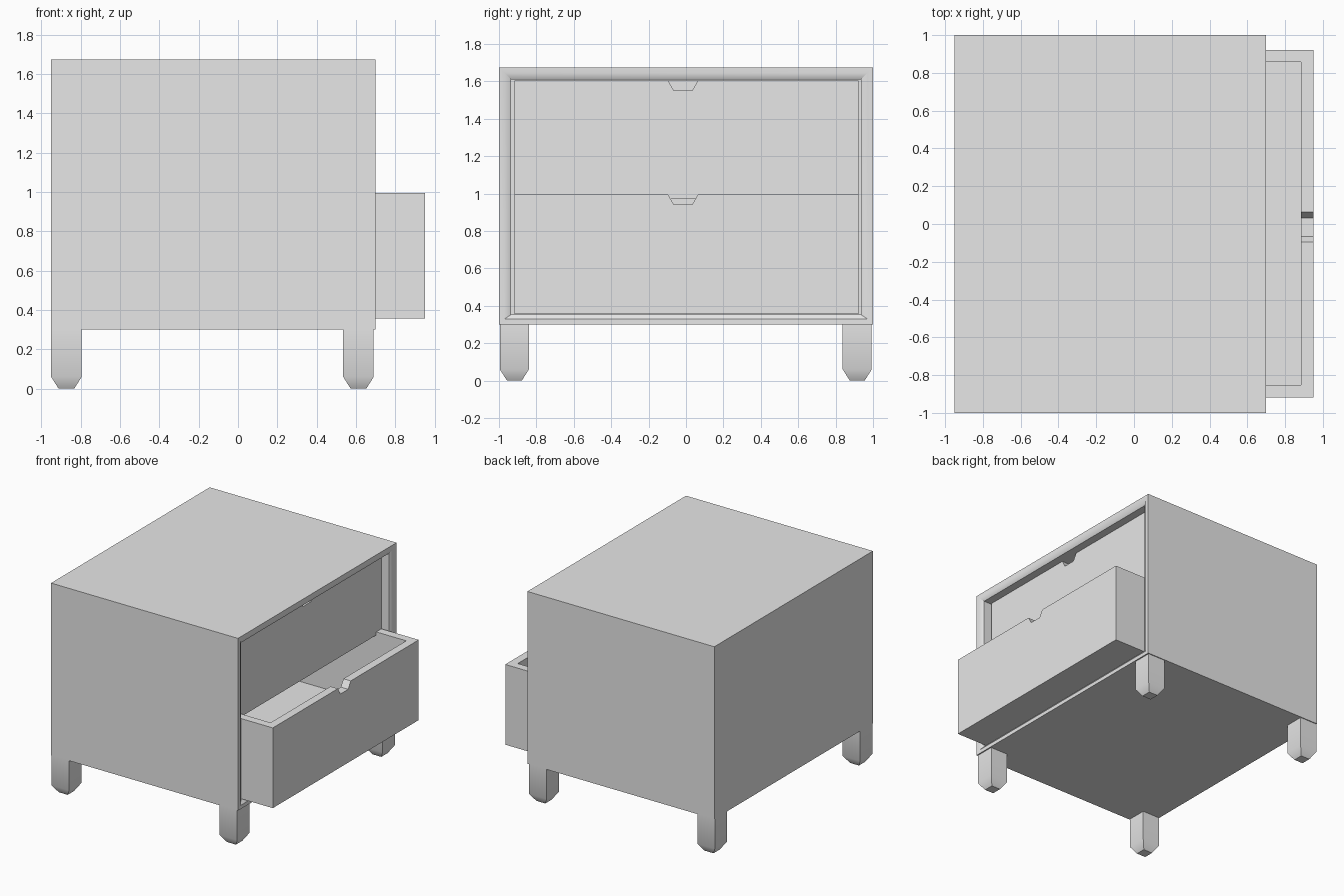
import bpy, bmesh

old = bpy.data.objects.get("Cube")
if old:
    bpy.data.objects.remove(old, do_unlink=True)

# Single flat colour
grey = bpy.data.materials.new("plain_grey")
grey.use_nodes = True
colour = (0.8, 0.8, 0.8, 1)
grey.diffuse_color = colour
grey.node_tree.nodes["Principled BSDF"].inputs["Base Color"].default_value = colour


def loft(name, loops, smooth=None):
    """Closed solid from a chain of equal-length point loops, capped at both ends."""
    bm = bmesh.new()
    rings = [[bm.verts.new(p) for p in loop] for loop in loops]
    n = len(rings[0])
    for a, b in zip(rings, rings[1:]):
        for i in range(n):
            j = (i + 1) % n
            bm.faces.new((a[i], a[j], b[j], b[i]))
    bm.faces.new(rings[0][::-1])
    bm.faces.new(rings[-1])
    bmesh.ops.recalc_face_normals(bm, faces=bm.faces)
    mesh = bpy.data.meshes.new(name)
    bm.to_mesh(mesh)
    bm.free()
    mesh.materials.append(grey)
    obj = bpy.data.objects.new(name, mesh)
    bpy.context.collection.objects.link(obj)
    bpy.ops.object.select_all(action="DESELECT")
    obj.select_set(True)
    bpy.context.view_layer.objects.active = obj
    if smooth:
        bpy.ops.object.shade_smooth_by_angle(angle=smooth)
    return obj


def rect_x(x, y, z0, z1):
    return [(x, -y, z0), (x, y, z0), (x, y, z1), (x, -y, z1)]


def rect_z(z, x0, x1, y0, y1):
    return [(x0, y0, z), (x1, y0, z), (x1, y1, z), (x0, y1, z)]


# Cabinet: open toward +x, with a lip and a sloped inner rim
BOTTOM, TOP = 0.30, 1.675
loft("cabinet", [
    rect_x(-0.95, 1.0, BOTTOM, TOP),
    rect_x(0.70, 1.0, BOTTOM, TOP),
    rect_x(0.70, 0.97, BOTTOM + 0.03, TOP - 0.03),
    rect_x(0.68, 0.935, BOTTOM + 0.053, TOP - 0.065),
    rect_x(-0.88, 0.935, BOTTOM + 0.053, TOP - 0.065),
], smooth=0.7)


# Drawers: open-topped boxes with a notched finger grip in the front panel
def drawer(name, front, z0, z1, length=1.48, wall=0.065):
    back, y0, y1 = front - length, -0.918, 0.922
    inner = (back + wall, front - wall, y0 + wall, y1 - wall)
    body = loft(name, [
        rect_z(z0, back, front, y0, y1),
        rect_z(z1, back, front, y0, y1),
        rect_z(z1, *inner),
        rect_z(z0 + wall, *inner),
    ])
    profile = [(-0.065, z1 - 0.055), (0.033, z1 - 0.055),
               (0.093, z1 + 0.05), (-0.125, z1 + 0.05)]
    cutter = loft("grip_cutter", [[(x, y, z) for y, z in profile]
                                  for x in (front - wall - 0.03, front + 0.03)])
    cutter.hide_render = True
    mod = body.modifiers.new("grip", "BOOLEAN")
    mod.operation, mod.solver, mod.object = "DIFFERENCE", "EXACT", cutter
    bpy.context.view_layer.objects.active = body
    bpy.ops.object.modifier_apply(modifier=mod.name)
    bpy.data.objects.remove(cutter, do_unlink=True)


drawer("upper_drawer", 0.62, 0.97, 1.606)
drawer("lower_drawer", 0.95, 0.356, 0.996)

# Legs: square posts with tapered feet
for x_name, x in (("back", -0.95), ("front", 0.535)):
    for y_name, y in (("right", -0.995), ("left", 0.838)):
        def ring(z, inset):
            return rect_z(z, x + inset, x + 0.155 - inset, y + inset, y + 0.155 - inset)
        loft(f"{x_name}_{y_name}_leg",
             [ring(0, 0.038), ring(0.06, 0), ring(BOTTOM, 0)], smooth=0.7)
